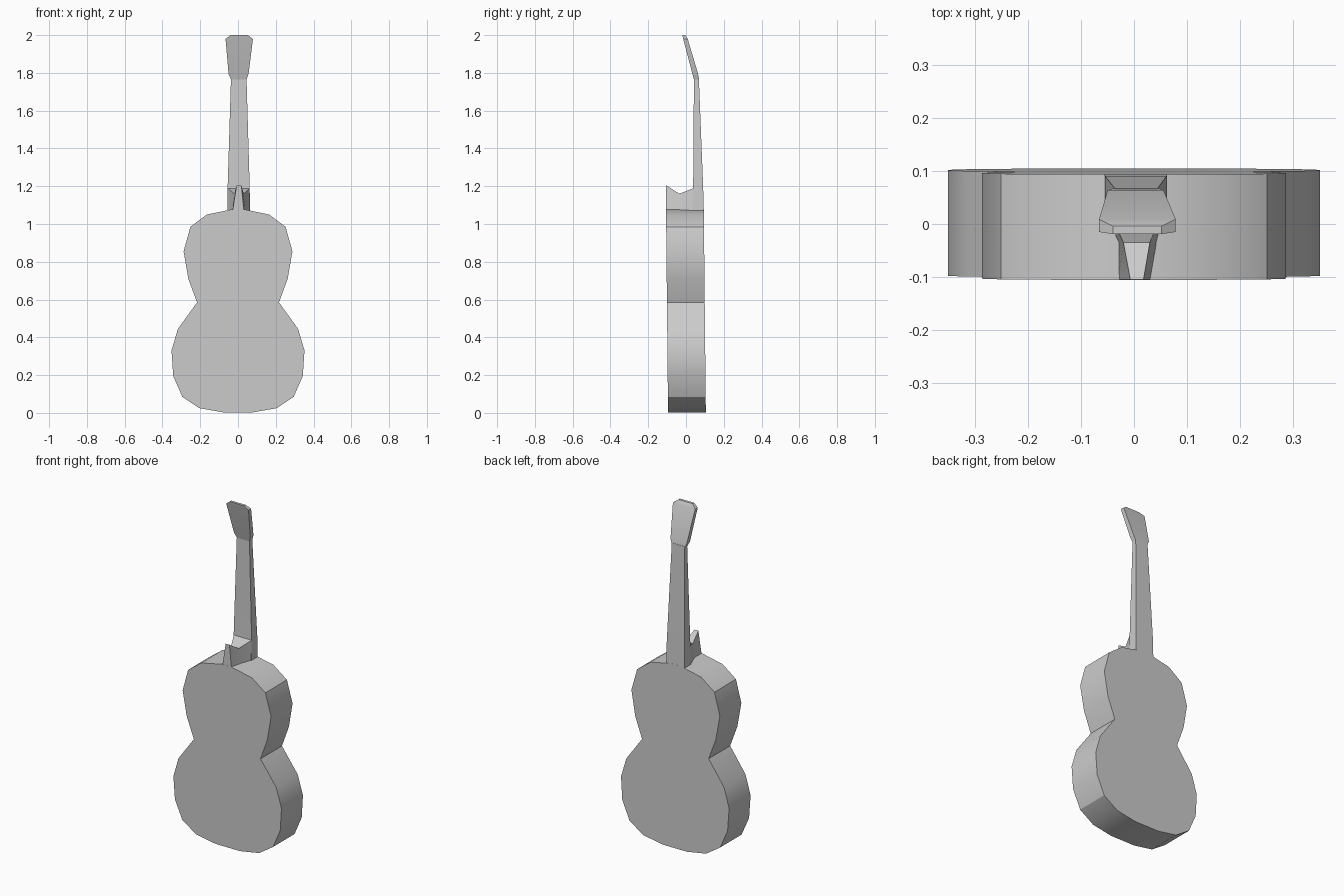
import bpy
import bmesh
import math

if "Cube" in bpy.data.objects:
    bpy.data.objects.remove(bpy.data.objects["Cube"], do_unlink=True)

# Single plain grey
grey = bpy.data.materials.new("plain_grey")
grey.use_nodes = True
COLOR = (0.6, 0.6, 0.6, 1)
grey.diffuse_color = COLOR
grey.node_tree.nodes["Principled BSDF"].inputs["Base Color"].default_value = COLOR


def loft(name, rings):
    """Skin a list of equal-length point rings and cap both ends."""
    bm = bmesh.new()
    loops = [[bm.verts.new(p) for p in ring] for ring in rings]
    for a, b in zip(loops, loops[1:]):
        for i in range(len(a)):
            j = (i + 1) % len(a)
            bm.faces.new((a[i], a[j], b[j], b[i]))
    bm.faces.new(loops[0])
    bm.faces.new(loops[-1])
    bmesh.ops.recalc_face_normals(bm, faces=bm.faces)
    mesh = bpy.data.meshes.new(name)
    bm.to_mesh(mesh)
    bm.free()
    mesh.materials.append(grey)
    obj = bpy.data.objects.new(name, mesh)
    bpy.context.collection.objects.link(obj)
    bpy.ops.object.select_all(action="DESELECT")
    obj.select_set(True)
    bpy.context.view_layer.objects.active = obj
    bpy.ops.object.shade_smooth_by_angle(angle=math.radians(30))
    return obj


def level(z, x0, x1, front, back):
    """Horizontal rectangle."""
    return [(x0, front, z), (x1, front, z), (x1, back, z), (x0, back, z)]


def upright(y, low, high, z0, z1):
    """Upright trapezoid with its own bottom and top widths."""
    return [(low[0], y, z0), (low[1], y, z0), (high[1], y, z1), (high[0], y, z1)]


# Body: mirrored waisted outline, very slightly tilted
half = [(0.08, 0.003), (0.205, 0.025), (0.295, 0.085), (0.343, 0.195),
        (0.352, 0.33), (0.318, 0.445), (0.217, 0.585), (0.263, 0.71),
        (0.288, 0.855), (0.252, 0.985), (0.165, 1.05), (0.03, 1.078)]
outline = half + [(-x, z) for x, z in reversed(half)]
loft("body", [[(x, y + 0.005 - 0.01 * z, z) for x, z in outline]
              for y in (-0.1, 0.1)])

# Neck: tapers upward from the back of the body
loft("neck", [level(1.06, -0.056, 0.063, 0.035, 0.094),
              level(1.19, -0.055, 0.062, 0.038, 0.091),
              level(1.775, -0.037, 0.045, 0.042, 0.068)])

# Headstock: leans forward, widens, and has clipped top corners
loft("headstock", [level(1.765, -0.037, 0.045, 0.042, 0.068),
                   level(1.795, -0.05, 0.056, 0.034, 0.064),
                   level(1.98, -0.066, 0.079, -0.015, 0.009),
                   level(2.0, -0.04, 0.052, -0.019, -0.004)])

# Heel: narrows forward from the neck and rises to a spike at the front
loft("heel", [upright(0.04, (-0.056, 0.063), (-0.055, 0.062), 1.06, 1.19),
              upright(-0.035, (-0.03, 0.044), (-0.02, 0.03), 1.06, 1.16),
              upright(-0.105, (-0.03, 0.032), (-0.007, 0.018), 1.06, 1.205)])
